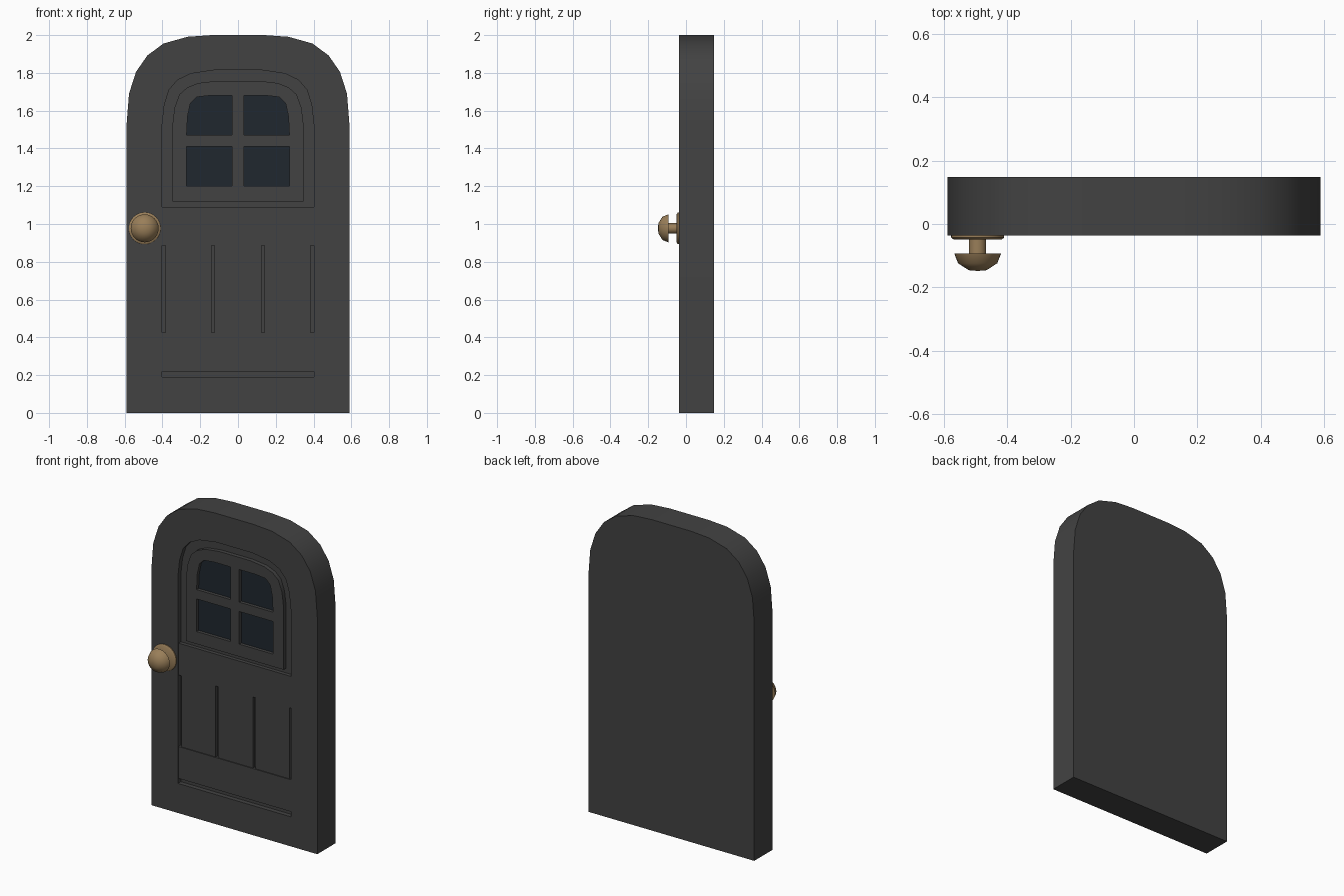
import bpy, bmesh, math

if "Cube" in bpy.data.objects:
    bpy.data.objects.remove(bpy.data.objects["Cube"])

def material(name, rgb):
    m = bpy.data.materials.new(name)
    m.diffuse_color = (*rgb, 1)
    m.use_nodes = True
    m.node_tree.nodes["Principled BSDF"].inputs["Base Color"].default_value = m.diffuse_color
    return m

DARK = material("dark_paint", (0.055, 0.055, 0.055))
GLASS = material("dark_glass", (0.014, 0.02, 0.028))
BRASS = material("brass", (0.32, 0.21, 0.10))

def finish(name, bm, mat, angle=35):
    bmesh.ops.recalc_face_normals(bm, faces=bm.faces)
    me = bpy.data.meshes.new(name)
    bm.to_mesh(me)
    bm.free()
    me.materials.append(mat)
    ob = bpy.data.objects.new(name, me)
    bpy.context.collection.objects.link(ob)
    bpy.context.view_layer.objects.active = ob
    ob.select_set(True)
    bpy.ops.object.shade_smooth_by_angle(angle=math.radians(angle))
    ob.select_set(False)
    return ob

def plate(name, loops, front, back, mat=DARK):
    """Fill x-z outlines (inner loops become holes) and extrude along y."""
    bm = bmesh.new()
    for loop in loops:
        vs = [bm.verts.new((x, front, z)) for x, z in loop]
        for a, b in zip(vs, vs[1:] + vs[:1]):
            bm.edges.new((a, b))
    bmesh.ops.triangle_fill(bm, edges=bm.edges[:], use_beauty=True, normal=(0, -1, 0))
    bmesh.ops.dissolve_limit(bm, angle_limit=0.01, verts=[], edges=bm.edges[:])
    r = bmesh.ops.extrude_face_region(bm, geom=bm.faces[:], use_keep_orig=True)
    for v in r["geom"]:
        if isinstance(v, bmesh.types.BMVert):
            v.co.y = back
    return finish(name, bm, mat)

def flip(loop):
    return [(-x, z) for x, z in reversed(loop)]

def rect(x0, x1, z0, z1):
    return [(x0, z0), (x1, z0), (x1, z1), (x0, z1)]

def arch(bottom, half):
    """Symmetric arched outline from its left-hand curve points."""
    left = [(half[0][0], bottom)] + half
    return left + flip(left)

def lathe(name, profile, x, z, mat, n=32):
    """Spin (radius, y) points round a y axis through x, z."""
    bm = bmesh.new()
    rings = [[bm.verts.new((x + r * math.cos(math.tau * i / n), y,
                            z + r * math.sin(math.tau * i / n))) for i in range(n)]
             for r, y in profile]
    for a, b in zip(rings, rings[1:]):
        for i in range(n):
            bm.faces.new((a[i], a[i - 1], b[i - 1], b[i]))
    bm.faces.new(rings[0])
    bm.faces.new(rings[-1])
    return finish(name, bm, mat, 50)

FRONT, BED, BACK = -0.037, -0.007, 0.149

# Arched door: solid back with a framed opening in front
outline = arch(0, [(-0.59, 1.525), (-0.577, 1.69), (-0.54, 1.805), (-0.48, 1.892),
                   (-0.395, 1.955), (-0.268, 1.991), (-0.14, 2.0)])
curve = [(-0.402, 1.52), (-0.39, 1.63), (-0.365, 1.71), (-0.32, 1.762),
         (-0.25, 1.796), (-0.13, 1.814)]
plate("door_slab", [outline], BED, BACK)
plate("door_frame", [outline, arch(0.19, curve)], FRONT, BED)

# Rails and planks set in the opening
plate("lower_rail", [rect(-0.402, 0.402, 0.22, 0.425)], -0.031, BED)
plate("middle_rail", [rect(-0.402, 0.402, 0.885, 1.09)], -0.031, BED)
for name, x0, x1 in (("left", -0.384, -0.141), ("centre", -0.124, 0.124), ("right", 0.141, 0.384)):
    plate(name + "_plank", [rect(x0, x1, 0.425, 0.885)], -0.025, BED)

# Window surround with four panes
inner = arch(1.12, [(-0.347, 1.525), (-0.336, 1.615), (-0.311, 1.685), (-0.27, 1.722),
                    (-0.21, 1.746), (-0.11, 1.758)])
low = rect(-0.272, -0.032, 1.20, 1.41)
high = [(-0.272, 1.47), (-0.032, 1.47), (-0.032, 1.68), (-0.15, 1.68),
        (-0.22, 1.672), (-0.252, 1.64), (-0.267, 1.57)]
panes = [low, high, flip(low), flip(high)]
plate("window_frame", [inner] + panes, -0.033, BED)
for i, p in enumerate(panes):
    plate(f"window_pane_{i + 1}", [p], -0.012, BED, GLASS)

# Door knob: rose, stem and domed grip
KX, KZ = -0.494, 0.977
lathe("knob_rose", [(0.084, -0.035), (0.084, -0.043), (0.076, -0.049)], KX, KZ, BRASS)
lathe("knob_stem", [(0.027, -0.047), (0.027, -0.096)], KX, KZ, BRASS)
lathe("knob_grip", [(0.074, -0.093), (0.062, -0.124), (0.028, -0.146), (0.004, -0.148)],
      KX, KZ, BRASS)
